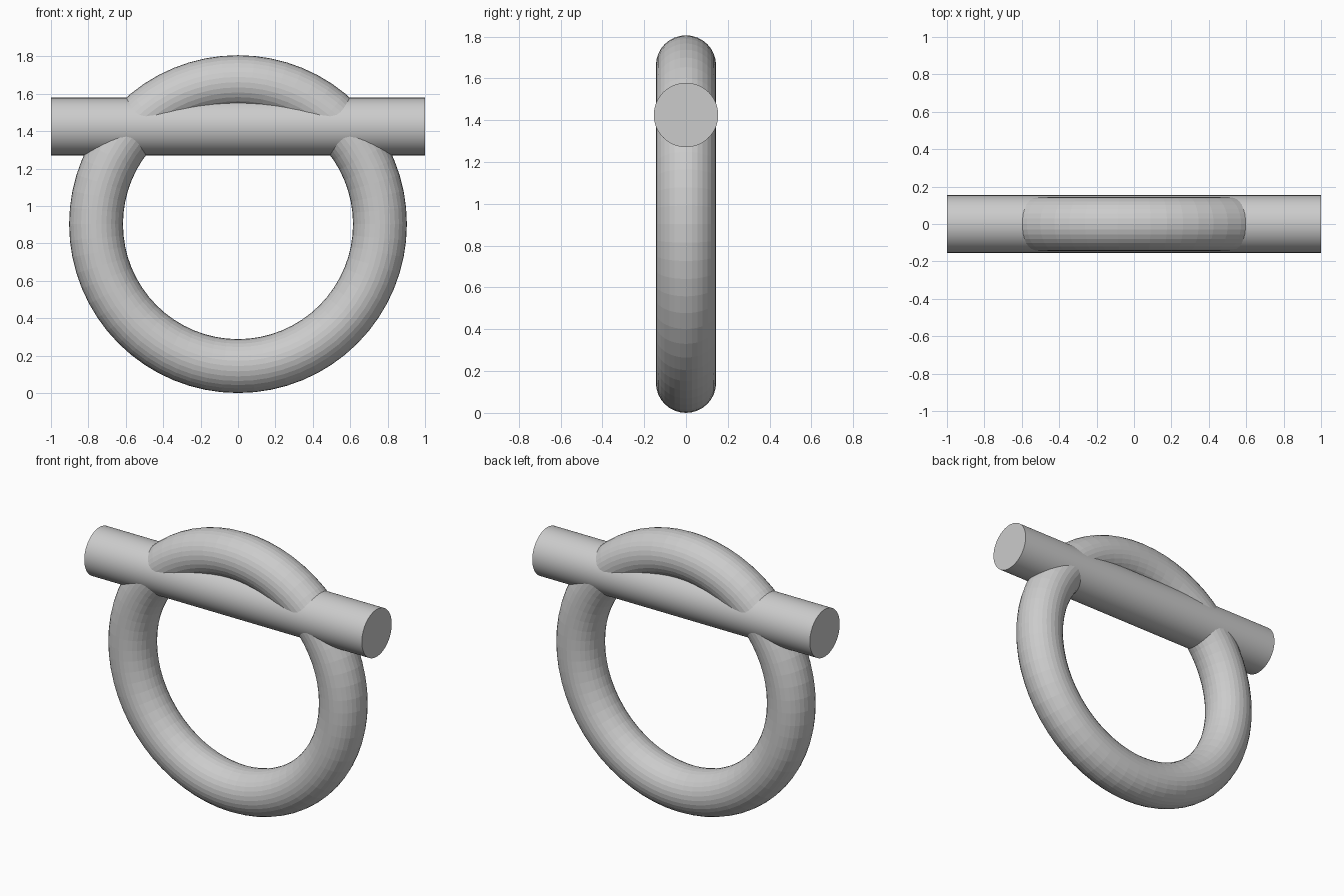
import bpy
import math

if "Cube" in bpy.data.objects:
    bpy.data.objects.remove(bpy.data.objects["Cube"])

RING_RADIUS, RING_THICKNESS = 0.759, 0.144
BAR_RADIUS, BAR_LENGTH, BAR_HEIGHT = 0.154, 2.0, 1.425

# Upright ring standing on the ground
bpy.ops.mesh.primitive_torus_add(
    major_radius=RING_RADIUS, minor_radius=RING_THICKNESS,
    major_segments=64, minor_segments=32,
    location=(0, 0, RING_RADIUS + RING_THICKNESS),
    rotation=(math.pi / 2, 0, 0))
bpy.context.object.name = "ring"

# Straight bar passing through the upper part of the ring
bpy.ops.mesh.primitive_cylinder_add(
    vertices=64, radius=BAR_RADIUS, depth=BAR_LENGTH,
    location=(0, 0, BAR_HEIGHT), rotation=(0, math.pi / 2, 0))
bpy.context.object.name = "cross_bar"
bpy.ops.object.shade_smooth_by_angle(angle=math.radians(30))
